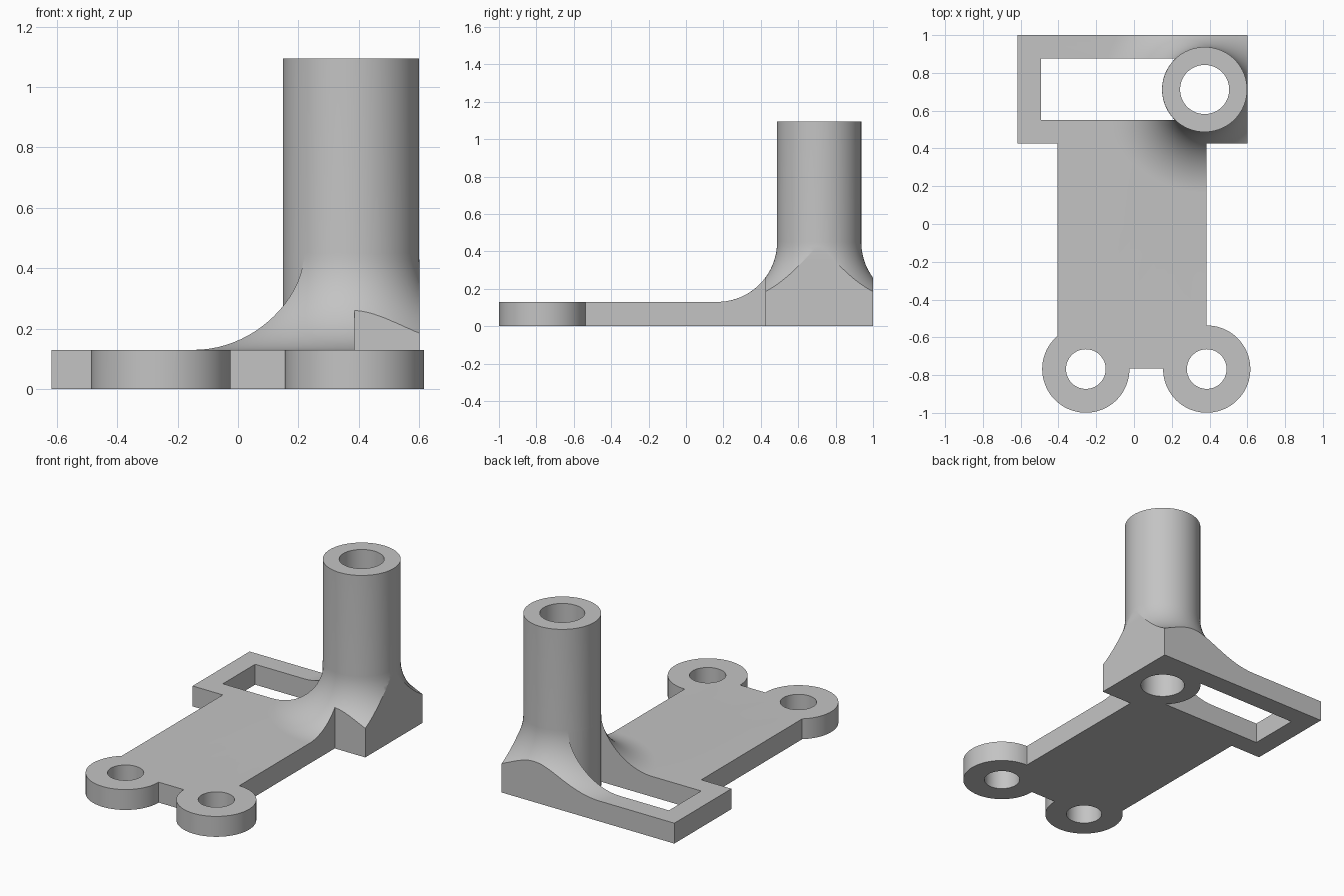
import bpy, bmesh, math

if "Cube" in bpy.data.objects:
    bpy.data.objects.remove(bpy.data.objects["Cube"])

PLATE_Z = 0.13
TUBE_X, TUBE_Y, TUBE_R, BORE_R, TOP_Z = 0.374, 0.712, 0.225, 0.13, 1.095
FILLET = 0.32
LUG_Y, LUG_R, LUG_HOLE = -0.768, 0.231, 0.105
LUG_XS = (-0.255, 0.385)


def arc(cx, cy, r, a0, a1, n):
    return [(cx + r * math.cos(a0 + (a1 - a0) * i / n),
             cy + r * math.sin(a0 + (a1 - a0) * i / n)) for i in range(n + 1)]


def make_object(name, bm):
    bmesh.ops.recalc_face_normals(bm, faces=bm.faces)
    mesh = bpy.data.meshes.new(name)
    bm.to_mesh(mesh)
    bm.free()
    ob = bpy.data.objects.new(name, mesh)
    bpy.context.collection.objects.link(ob)
    return ob


def prism(name, outline, z0, z1):
    bm = bmesh.new()
    face = bm.faces.new([bm.verts.new((x, y, z0)) for x, y in outline])
    res = bmesh.ops.extrude_face_region(bm, geom=[face])
    verts = [g for g in res["geom"] if isinstance(g, bmesh.types.BMVert)]
    bmesh.ops.translate(bm, verts=verts, vec=(0, 0, z1 - z0))
    return make_object(name, bm)


def revolve(name, profile, cx, cy, n):
    bm = bmesh.new()
    rings = []
    for i in range(n):
        a = 2 * math.pi * i / n
        rings.append([bm.verts.new((cx + r * math.cos(a), cy + r * math.sin(a), z))
                      for r, z in profile])
    m = len(profile)
    for i in range(n):
        a, b = rings[i], rings[(i + 1) % n]
        for j in range(m):
            k = (j + 1) % m
            bm.faces.new((a[j], b[j], b[k], a[k]))
    return make_object(name, bm)


def boolean(target, other, operation):
    mod = target.modifiers.new("cut", "BOOLEAN")
    mod.object, mod.operation, mod.solver = other, operation, "EXACT"
    bpy.context.view_layer.objects.active = target
    bpy.ops.object.modifier_apply(modifier=mod.name)
    bpy.data.objects.remove(other)


# Plate footprint: two round lugs, a body strip and a wider back block
a_left = math.pi - math.acos(0.15 / LUG_R)
outline = arc(LUG_XS[0], LUG_Y, LUG_R, a_left, 2 * math.pi + 0.013, 56)
outline += arc(LUG_XS[1], LUG_Y, LUG_R, math.pi - 0.013, 2.5 * math.pi, 64)
outline += [(0.385, 0.425), (0.6, 0.425), (0.6, 1.0),
            (-0.618, 1.0), (-0.618, 0.425), (-0.405, 0.425)]
bracket = prism("bracket", outline, 0, 2)

# Turned shape: plate level, sweeping fillet, hollow tube
fillet = arc(TUBE_R + FILLET, PLATE_Z + FILLET, FILLET, 1.5 * math.pi, math.pi, 20)
profile = [(BORE_R, -0.5), (3, -0.5), (3, PLATE_Z)] + fillet
profile += [(TUBE_R, TOP_Z), (BORE_R, TOP_Z)]
boolean(bracket, revolve("turned_shape", profile, TUBE_X, TUBE_Y, 96), "INTERSECT")

# Slot that ends against the tube wall
r = TUBE_R + 0.0005
y0, y1 = 0.55, 0.875
a0 = math.pi - math.asin((y0 - TUBE_Y) / r)
a1 = math.pi - math.asin((y1 - TUBE_Y) / r)
slot = [(-0.492, y1), (-0.492, y0)] + arc(TUBE_X, TUBE_Y, r, a0, a1, 24)
boolean(bracket, prism("slot_cutter", slot, -0.2, 0.6), "DIFFERENCE")

# Lug holes
for x in LUG_XS:
    hole = arc(x, LUG_Y, LUG_HOLE, 0, 2 * math.pi, 64)[:-1]
    boolean(bracket, prism("hole_cutter", hole, -0.2, 0.4), "DIFFERENCE")

# Single grey finish, smooth curves with sharp edges
grey = bpy.data.materials.new("plain grey")
grey.diffuse_color = (0.55, 0.55, 0.55, 1)
grey.use_nodes = True
grey.node_tree.nodes["Principled BSDF"].inputs["Base Color"].default_value = grey.diffuse_color
bracket.data.materials.clear()
bracket.data.materials.append(grey)
bpy.ops.object.select_all(action="DESELECT")
bracket.select_set(True)
bpy.context.view_layer.objects.active = bracket
bpy.ops.object.shade_smooth_by_angle(angle=math.radians(25))
